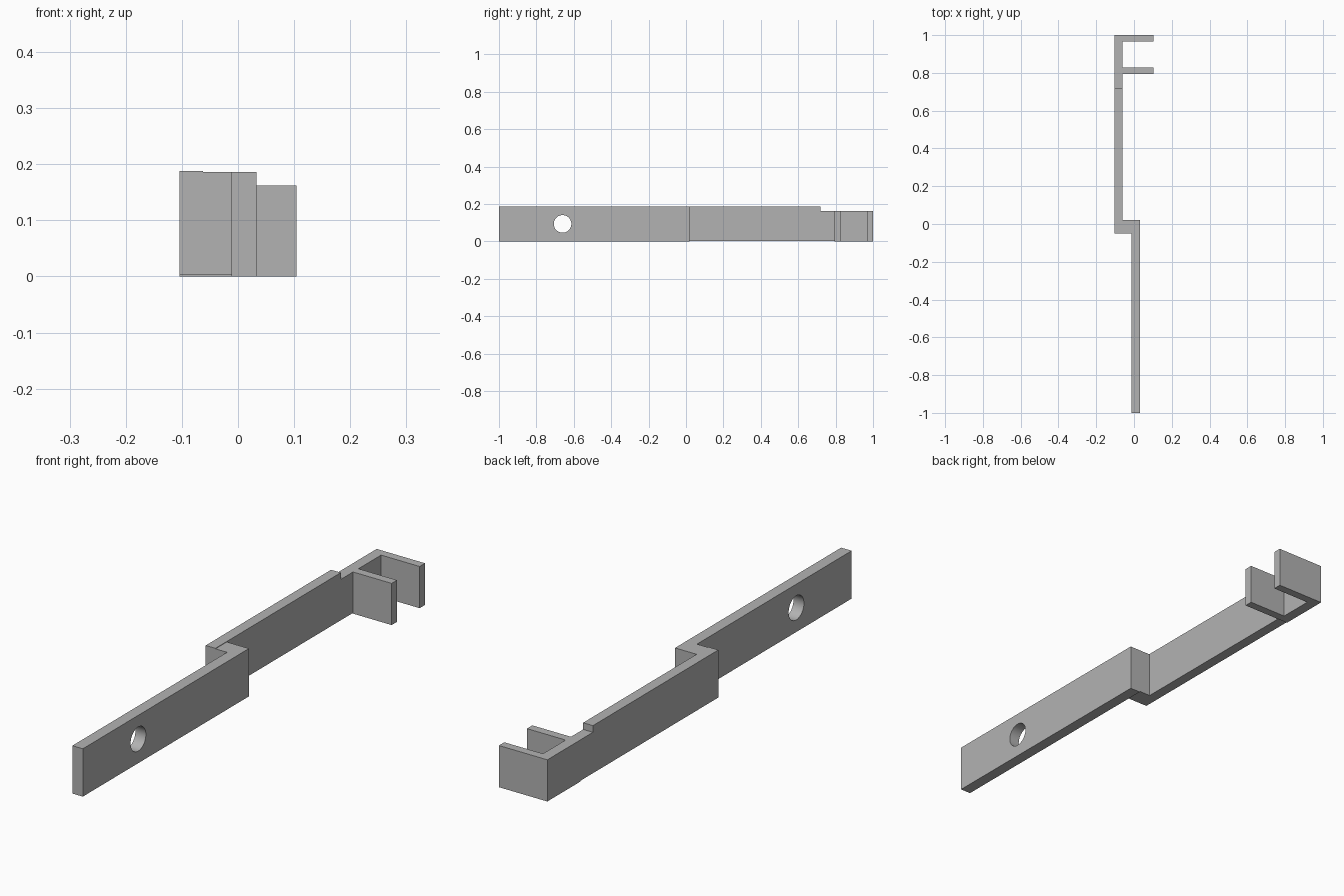
import bpy
import bmesh
from mathutils import Matrix, Vector
from math import pi, radians

cube = bpy.data.objects.get("Cube")
if cube:
    bpy.data.objects.remove(cube, do_unlink=True)

grey = bpy.data.materials.new("plain grey")
grey.use_nodes = True
colour = (0.45, 0.45, 0.45, 1)
grey.diffuse_color = colour
grey.node_tree.nodes["Principled BSDF"].inputs["Base Color"].default_value = colour


def prism(name, points, axis, low, high):
    """Extrude a flat outline along x (points are y, z) or z (points are x, y)."""
    bm = bmesh.new()
    place = (lambda a, b: (low, a, b)) if axis == "x" else (lambda a, b: (a, b, low))
    face = bm.faces.new([bm.verts.new(place(a, b)) for a, b in points])
    shift = Vector((high - low, 0, 0)) if axis == "x" else Vector((0, 0, high - low))
    new = bmesh.ops.extrude_face_region(bm, geom=[face])["geom"]
    bmesh.ops.translate(bm, vec=shift, verts=[v for v in new if isinstance(v, bmesh.types.BMVert)])
    bmesh.ops.recalc_face_normals(bm, faces=bm.faces)
    mesh = bpy.data.meshes.new(name)
    bm.to_mesh(mesh)
    bm.free()
    mesh.materials.append(grey)
    obj = bpy.data.objects.new(name, mesh)
    bpy.context.collection.objects.link(obj)
    return obj


def rect(a0, b0, a1, b1):
    return [(a0, b0), (a1, b0), (a1, b1), (a0, b1)]


LEFT, INNER, RIGHT = -0.104, -0.062, 0.104
BAR_IN, BAR_OUT = -0.012, 0.033
STEP_FRONT, STEP_BACK = -0.05, 0.02
BASE, TOP, CLIP_TOP = 0.003, 0.186, 0.162
NOTCH, CLIP_START = 0.72, 0.795

# Front bar with a round through hole
front_bar = prism("front_bar", rect(BAR_IN, -1, BAR_OUT, STEP_BACK), "z", 0, TOP)

bm = bmesh.new()
bmesh.ops.create_cone(bm, cap_ends=True, segments=48, radius1=0.047, radius2=0.047, depth=0.2,
                      matrix=Matrix.Translation((0.01, -0.66, 0.094)) @ Matrix.Rotation(pi / 2, 4, "Y"))
mesh = bpy.data.meshes.new("hole_cutter")
bm.to_mesh(mesh)
bm.free()
mesh.materials.append(grey)
cutter = bpy.data.objects.new("hole_cutter", mesh)
bpy.context.collection.objects.link(cutter)
cutter.hide_render = True

hole = front_bar.modifiers.new("hole", "BOOLEAN")
hole.operation = "DIFFERENCE"
hole.solver = "EXACT"
hole.object = cutter
bpy.context.view_layer.objects.active = front_bar
front_bar.select_set(True)
bpy.ops.object.modifier_apply(modifier="hole")
bpy.data.objects.remove(cutter, do_unlink=True)
bpy.ops.object.shade_smooth_by_angle(angle=radians(30))

# Sideways step joining the two bars
prism("offset_step", rect(INNER, STEP_FRONT, BAR_IN, STEP_BACK), "z", BASE, TOP)

# Rear bar, lowered where it becomes the spine of the clip
prism("rear_bar", [(STEP_FRONT, BASE), (CLIP_START, BASE), (CLIP_START, 0), (1, 0),
                   (1, CLIP_TOP), (NOTCH, CLIP_TOP), (NOTCH, 0.188), (STEP_FRONT, 0.188)],
      "x", LEFT, INNER)

# Two prongs of the clip
for name, start, end in (("front_prong", CLIP_START, 0.828), ("rear_prong", 0.967, 1)):
    prism(name, rect(INNER, start, RIGHT, end), "z", 0, CLIP_TOP)
